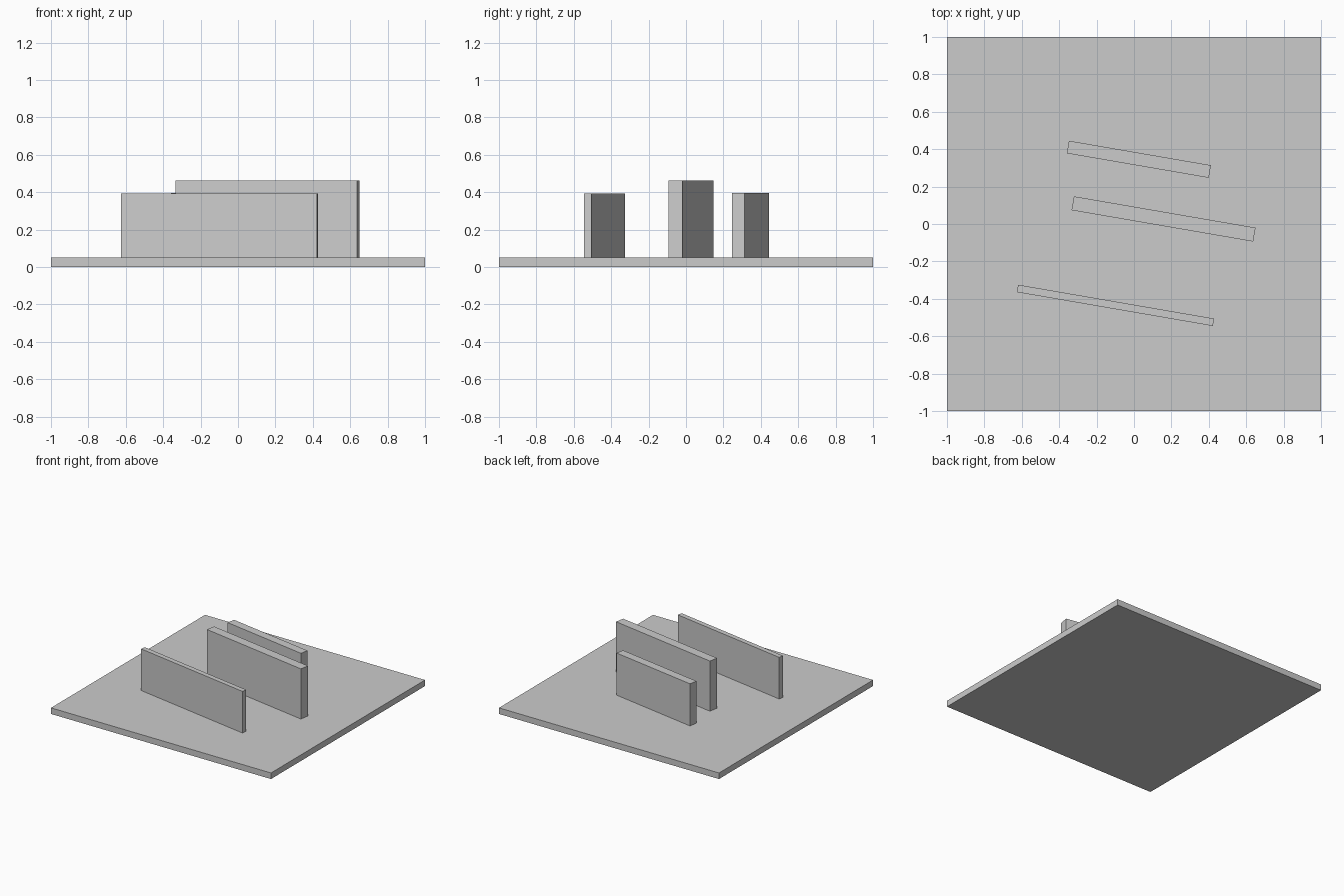
import bpy
from math import radians

cube = bpy.data.objects.get("Cube")
if cube:
    bpy.data.objects.remove(cube, do_unlink=True)

# One plain grey for everything
grey = bpy.data.materials.new("light_grey")
grey.use_nodes = True
colour = (0.6, 0.6, 0.6, 1)
grey.diffuse_color = colour
grey.node_tree.nodes["Principled BSDF"].inputs["Base Color"].default_value = colour

BASE_TOP = 0.05
WALL_ANGLE = radians(-9.8)


def box(name, x, y, bottom, top, length, depth, angle=0):
    """Flat-sided block standing between two heights, turned about z."""
    bpy.ops.mesh.primitive_cube_add(size=1, location=(x, y, (bottom + top) / 2),
                                    rotation=(0, 0, angle))
    part = bpy.context.object
    part.name = name
    part.scale = (length, depth, top - bottom)
    bpy.ops.object.transform_apply(location=False, rotation=False, scale=True)
    part.data.materials.append(grey)
    return part


# Square base slab
box("base_slab", 0, 0, 0, BASE_TOP, 2, 2)

# Three parallel upright walls: name, centre x, centre y, top, length, thickness
walls = [
    ("front_wall", -0.099, -0.435, 0.392, 1.063, 0.04),
    ("middle_wall", 0.158, 0.027, 0.462, 0.985, 0.075),
    ("back_wall", 0.026, 0.346, 0.396, 0.77, 0.068),
]
for name, x, y, top, length, thickness in walls:
    box(name, x, y, BASE_TOP, top, length, thickness, WALL_ANGLE)
